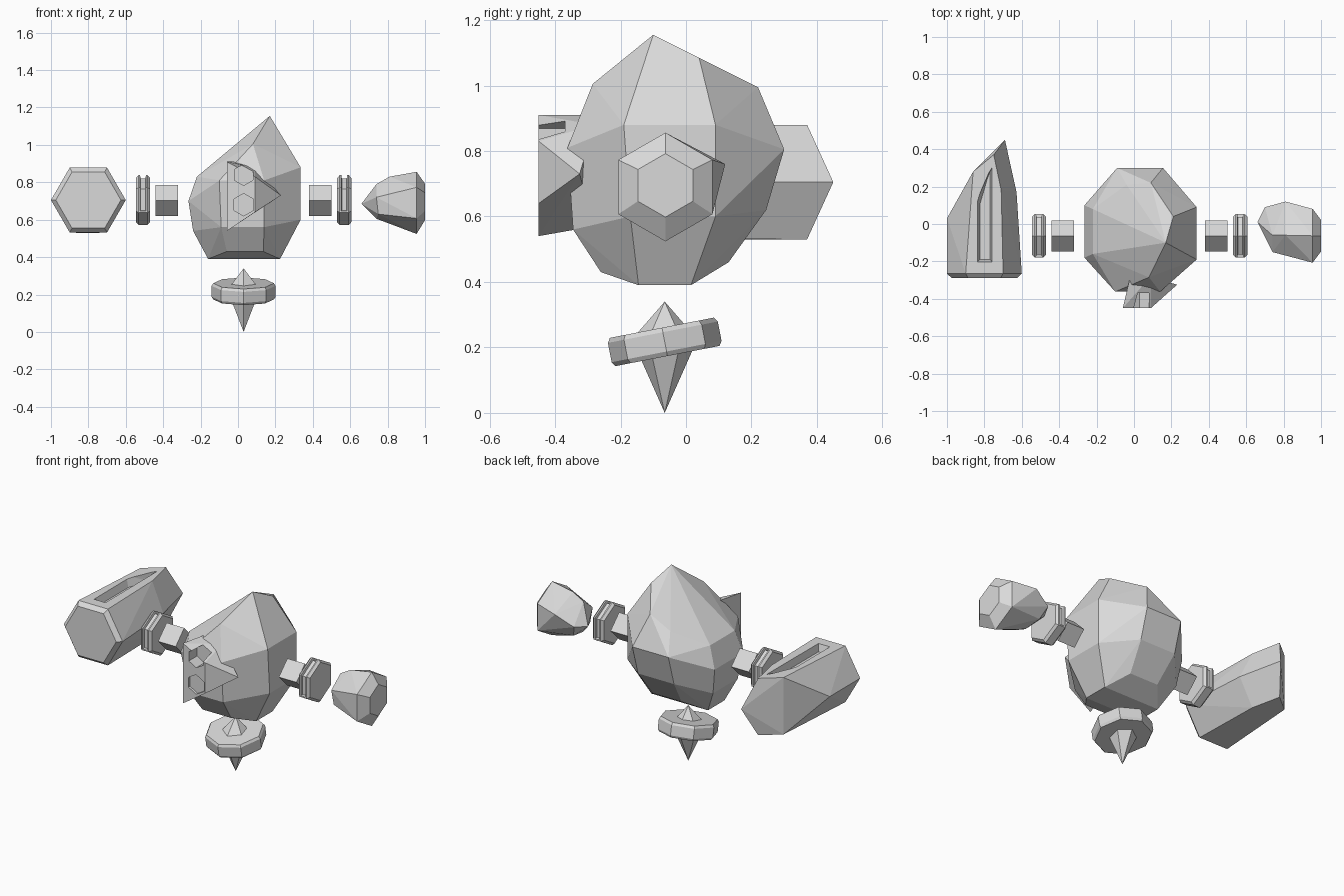
import bpy, bmesh, math
from mathutils import Matrix, Vector

cube = bpy.data.objects.get("Cube")
if cube:
    bpy.data.objects.remove(cube)

grey = bpy.data.materials.new("light_grey")
grey.use_nodes = True
COL = (0.7, 0.7, 0.7, 1)
grey.diffuse_color = COL
grey.node_tree.nodes["Principled BSDF"].inputs["Base Color"].default_value = COL


def finish(name, bm):
    """Turn a bmesh into a flat shaded object."""
    bmesh.ops.recalc_face_normals(bm, faces=bm.faces[:])
    me = bpy.data.meshes.new(name)
    bm.to_mesh(me)
    bm.free()
    me.materials.append(grey)
    ob = bpy.data.objects.new(name, me)
    bpy.context.scene.collection.objects.link(ob)
    return ob


def hull(name, points):
    """Faceted convex solid around the points."""
    bm = bmesh.new()
    for p in points:
        bm.verts.new(p)
    res = bmesh.ops.convex_hull(bm, input=bm.verts[:])
    junk = {g for g in res["geom_interior"] + res["geom_unused"]
            if isinstance(g, bmesh.types.BMVert)}
    bmesh.ops.delete(bm, geom=list(junk), context="VERTS")
    bmesh.ops.dissolve_limit(bm, angle_limit=math.radians(2),
                             verts=bm.verts[:], edges=bm.edges[:])
    return finish(name, bm)


def ring(n, r, start=0.0):
    """Points of a regular polygon as (a, b) pairs."""
    return [(r * math.cos(start + 2 * math.pi * i / n),
             r * math.sin(start + 2 * math.pi * i / n)) for i in range(n)]


def carve(ob, cutter):
    """Subtract the cutter and remove it."""
    cutter.hide_render = True
    mod = ob.modifiers.new("cut", "BOOLEAN")
    mod.operation = "DIFFERENCE"
    mod.solver = "EXACT"
    mod.object = cutter
    bpy.context.view_layer.update()
    dg = bpy.context.evaluated_depsgraph_get()
    me = bpy.data.meshes.new_from_object(ob.evaluated_get(dg))
    ob.modifiers.clear()
    ob.data = me
    bpy.data.objects.remove(cutter)


# Lumpy faceted body with a peak leaning to its left
hull("body", [
    (-.16, -.145, .39), (-.16, .015, .39), (.225, -.145, .39), (.225, .015, .39),
    (-.06, -.26, .43), (.135, -.26, .43), (-.06, .13, .46), (.135, .13, .46),
    (-.24, -.16, .54), (-.24, .08, .54), (.335, -.17, .6), (.335, .09, .6),
    (-.09, .245, .62), (.155, .245, .62), (-.09, -.345, .56), (.14, -.345, .56),
    (-.265, -.18, .7), (-.265, .1, .7), (-.22, -.16, .83), (-.22, .08, .83),
    (.335, -.19, .88), (.335, .09, .88), (-.09, .3, .805), (.155, .3, .805),
    (-.1, -.362, .81), (.14, -.362, .81),
    (-.04, .21, .92), (.09, .22, .995), (.08, -.285, 1.005),
    (.17, -.1, 1.155), (.21, .04, 1.085)])

# Wedge shaped face plate with two eye sockets
face = hull("face_plate", [
    (-.06, -.45, .91), (-.06, -.45, .54), (.09, -.45, .83), (.09, -.45, .64),
    (.23, -.325, .73), (-.02, -.28, .91), (-.02, -.28, .57), (.09, -.28, .88)])
for cz, r, back in ((.84, .057, -.37), (.68, .06, -.435)):
    carve(face, hull("eye_cutter", [
        (.03 + a, y, cz + b) for a, b in ring(6, r, math.pi / 6) for y in (-.5, back)]))

# Arm stubs and grooved wrist rings on both sides
CY, CZ = -.063, .705
for side, stub_x, wrist_x in (("left", .44, .568), ("right", -.382, -.508)):
    hull(side + "_arm", [(stub_x + dx, CY + a, CZ + b - .002)
                         for a, b in ring(4, .083) for dx in (-.06, .06)])
    bm = bmesh.new()
    loops = [[bm.verts.new((wrist_x + dx, CY + a, CZ + b))
              for a, b in ring(6, r, math.pi / 6)]
             for dx, r in ((-.038, .118), (-.024, .133), (.024, .133), (.038, .118))]
    rim = []
    for k in range(3):
        for i in range(6):
            j = (i + 1) % 6
            f = bm.faces.new((loops[k][i], loops[k][j], loops[k + 1][j], loops[k + 1][i]))
            if k == 1:
                rim.append(f)
    bm.faces.new(loops[0])
    bm.faces.new(loops[3])
    bmesh.ops.recalc_face_normals(bm, faces=bm.faces[:])
    # groove over the front, top and back flats
    upper = [f for f in rim if f.calc_center_median().z > CZ - .03]
    bmesh.ops.inset_region(bm, faces=upper, thickness=.008, use_even_offset=True)
    bmesh.ops.inset_region(bm, faces=upper, thickness=.003, depth=-.015,
                           use_even_offset=True)
    finish(side + "_wrist", bm)

# Hexagonal arm launcher with a slanted rear and a slot on top
hexa = ring(6, .2)
launcher = hull("right_launcher",
                [(-.8 + a * .87, -.29, CZ + b * .87) for a, b in hexa]
                + [(-.8 + a, -.265, CZ + b) for a, b in hexa]
                + [(-.86, .28, z) for z in (.53, .88)]
                + [(-.75, .37, z) for z in (.53, .88)]
                + [(-.71, .18, z) for z in (.531, .879)]
                + [(-1, .03, CZ), (-.628, .17, CZ), (-.69, .45, CZ)])
slot = [(-.845, -.21), (-.755, -.21), (-.755, .31), (-.78, .27), (-.845, .12)]
mid = Vector((-.79, .0))
carve(launcher, hull("slot_cutter",
                     [(x, y, .9) for x, y in slot]
                     + [(mid.x + (x - mid.x) * .6, mid.y + (y - mid.y) * .9, .835)
                        for x, y in slot]))

# Faceted fist
hexp = ring(6, 1, math.pi / 2)
hull("left_fist",
     [(1.0, CY + a * .097, .695 + b * .097) for a, b in hexp]
     + [(.955, CY + a * .166, .69 + b * .166) for a, b in hexp]
     + [(.81, .12, .76), (.81, -.06, .83), (.74, -.15, .72), (.74, -.06, .79),
        (.74, -.06, .605), (.75, -.14, .63), (.66, .01, .685), (.70, .09, .70),
        (.73, .05, .625)])

# Floating base: six sided double spike through a tilted eight sided disc
SX, SY = .03, -.065
hull("base_spike", [(SX, SY, .34), (SX, SY, 0)]
     + [(SX + a * .1, SY + b * .1, .225) for a, b in hexp])
tilt = Matrix.Translation((SX, SY, .217)) @ Matrix.Rotation(math.radians(11), 4, "X")
hull("base_disc", [tilt @ Vector((a, b, z))
                   for r, z in ((.162, -.044), (.171, -.03), (.171, .03), (.162, .044))
                   for a, b in ring(8, r)])
